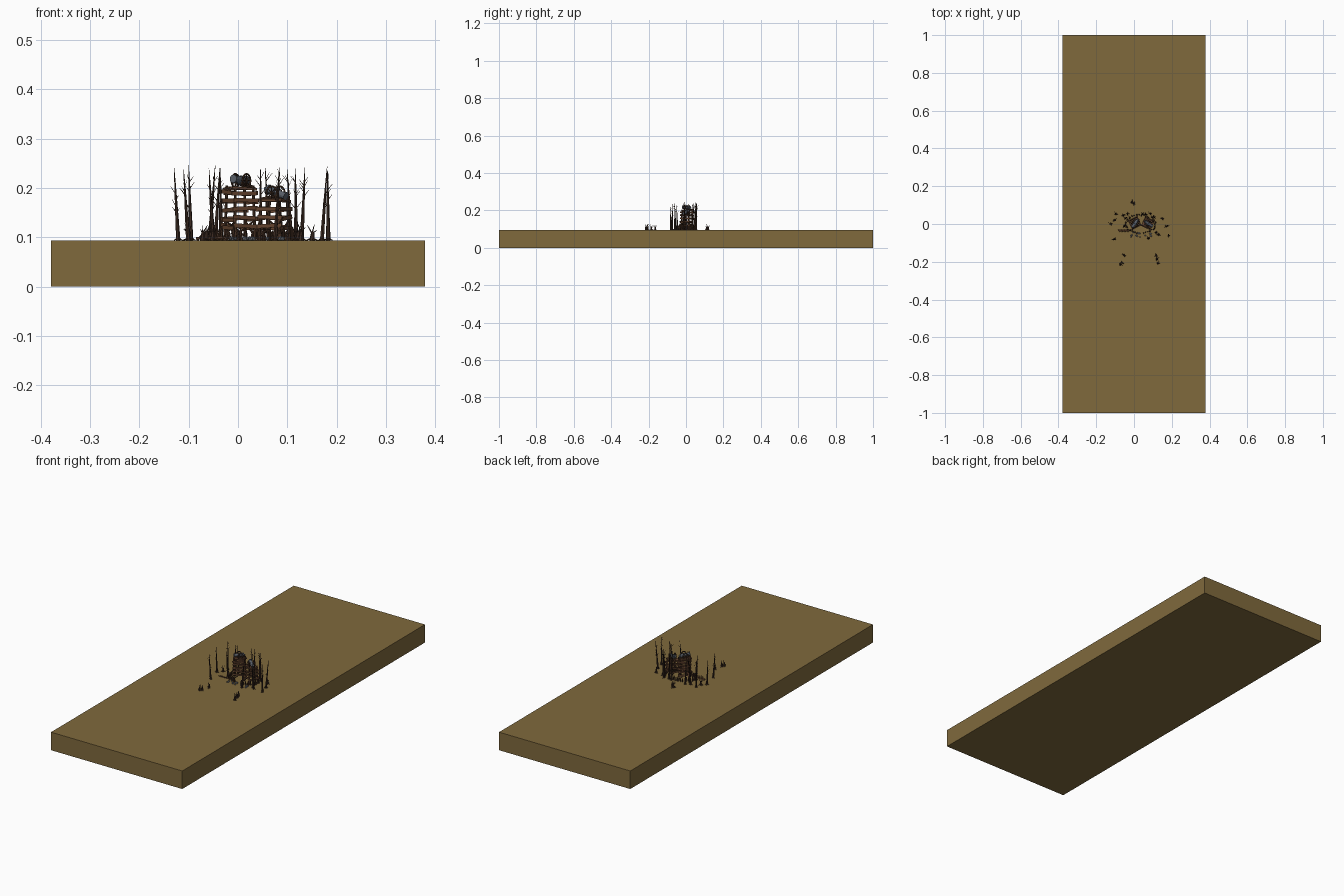
import bpy, bmesh, math, random
from mathutils import Vector, Matrix

if "Cube" in bpy.data.objects:
    bpy.data.objects.remove(bpy.data.objects["Cube"])
random.seed(7)
G = 0.094  # ground height

def mat(name, c):
    m = bpy.data.materials.new(name)
    m.diffuse_color = (*c, 1)
    m.use_nodes = True
    m.node_tree.nodes["Principled BSDF"].inputs["Base Color"].default_value = m.diffuse_color
    return m
DIRT = mat("dry earth", (0.215, 0.143, 0.046))
BARK = mat("dark bark", (0.045, 0.024, 0.016))
WOOD = mat("brown timber", (0.13, 0.058, 0.028))
DARK = mat("dark timber", (0.065, 0.032, 0.018))
IRON = mat("grey iron", (0.10, 0.115, 0.14))
STONE = mat("grey stone", (0.16, 0.17, 0.19))

def finish(bm, name, m):
    me = bpy.data.meshes.new(name)
    bm.to_mesh(me); bm.free()
    me.materials.append(m)
    ob = bpy.data.objects.new(name, me)
    bpy.context.collection.objects.link(ob)
    return ob

def rod(bm, a, b, r1, r2=None, n=6):
    a, b = Vector(a), Vector(b)
    d = b - a
    M = Matrix.Translation((a + b) / 2) @ d.to_track_quat('Z', 'Y').to_matrix().to_4x4()
    bmesh.ops.create_cone(bm, cap_ends=True, segments=n, radius1=r1,
                          radius2=r1 if r2 is None else r2, depth=d.length, matrix=M)

def beam(bm, a, b, w, t):
    a, b = Vector(a), Vector(b)
    d = b - a
    M = Matrix.Translation((a + b) / 2) @ d.to_track_quat('X', 'Z').to_matrix().to_4x4()
    bmesh.ops.create_cube(bm, size=1, matrix=M @ Matrix.Diagonal((d.length, w, t, 1)))

def ring(bm, M, R, r, n=14):
    pts = [M @ Vector((R*math.cos(k*math.tau/n), 0, R*math.sin(k*math.tau/n))) for k in range(n)]
    for k in range(n):
        rod(bm, pts[k], pts[(k+1) % n], r, n=5)

# ground slab
bm = bmesh.new()
bmesh.ops.create_cube(bm, size=1, matrix=Matrix.Translation((0, 0, G/2)) @ Matrix.Diagonal((0.757, 2, G, 1)))
finish(bm, "ground_slab", DIRT)

# bare trees with short upward twigs
trees = [(-0.121, 0.0), (-0.101, -0.08), (-0.095, 0.052), (-0.058, 0.045), (-0.046, 0.03), (-0.034, 0.055),
         (0.046, 0.055), (0.062, 0.05), (0.088, 0.055), (0.108, 0.035), (0.118, -0.045), (0.129, -0.055),
         (0.170, -0.012), (0.183, -0.06), (0.075, -0.075), (-0.05, -0.012)]
for x, y in trees:
    bm = bmesh.new()
    h = random.uniform(0.142, 0.158)
    lean = Vector((random.uniform(-0.012, 0.012), random.uniform(-0.008, 0.008), 0))
    at = lambda t: Vector((x, y, G - 0.001 + h*t)) + lean*t
    rad = lambda t: 0.0042*(1-t)**0.8 + 0.0004
    for k in range(4):
        rod(bm, at(k/4), at((k+1)/4), rad(k/4), rad((k+1)/4))
    for k in range(7):
        t, an = random.uniform(0.35, 0.85), random.uniform(0, math.tau)
        L = random.uniform(0.006, 0.013)
        p = at(t)
        rod(bm, p, p + Vector((L*math.cos(an), L*math.sin(an), L*1.3)), 0.0009, 0.0003, 4)
    for k in range(4):  # root flare
        an = k*math.tau/4 + x*50
        rod(bm, at(0.04), (x+0.009*math.cos(an), y+0.009*math.sin(an), G), 0.0022, 0.0006, 4)
    finish(bm, "bare_tree", BARK)

def tower(cx, cy, top, ang, s):
    M = Matrix.Translation((cx, cy, 0)) @ Matrix.Rotation(ang, 4, 'Z')
    P = lambda x, y, z: M @ Vector((x, y, z))
    # corner posts
    bm = bmesh.new()
    for sx in (-1, 1):
        for sy in (-1, 1):
            rod(bm, P(sx*s*1.05, sy*s*1.05, G-0.001), P(sx*s*0.9, sy*s*0.9, top+0.006), 0.0034, 0.0028)
    # diagonal braces
    for q in range(4):
        R = Matrix.Rotation(q*math.pi/2, 4, 'Z')
        rod(bm, M @ R @ Vector((-s, -s, G+0.008)), M @ R @ Vector((s, -s, G+0.04)), 0.002)
    finish(bm, "tower_posts", DARK)
    # uneven rails on every side and plank deck
    bm = bmesh.new()
    for q in range(4):
        R = Matrix.Rotation(q*math.pi/2, 4, 'Z')
        z = G + 0.028
        while z < top - 0.005:
            a, b, e = (random.uniform(-0.004, 0.004) for _ in range(3))
            beam(bm, M @ R @ Vector((-s*1.25+e, -s-0.004, z+a)), M @ R @ Vector((s*1.25+e, -s-0.004, z+b)), 0.003, 0.008)
            z += 0.017
    for k in range(6):
        y = (k-2.5)/3*s
        beam(bm, P(-s*1.25, y, top+random.uniform(-.002, .002)), P(s*1.25, y, top+random.uniform(-.002, .002)), s*0.3, 0.005)
    finish(bm, "tower_planks", WOOD)

def cannon(cx, cy, z, ang, tilt):
    M = Matrix.Translation((cx, cy, z)) @ Matrix.Rotation(ang, 4, 'Z')
    T = M @ Matrix.Rotation(tilt, 4, 'Y')
    V = Vector
    bm = bmesh.new()  # stepped barrel
    rod(bm, T @ V((-0.02, 0, 0)), T @ V((0.026, 0, 0)), 0.009, 0.0065, 12)
    for u, r in ((-0.018, 0.0105), (0.0, 0.0095), (0.025, 0.0085)):
        rod(bm, T @ V((u-0.002, 0, 0)), T @ V((u+0.002, 0, 0)), r, n=12)
    rod(bm, T @ V((-0.028, 0, 0)), T @ V((-0.02, 0, 0)), 0.003, 0.006, 8)
    finish(bm, "cannon_barrel", IRON)
    bm = bmesh.new()  # wheels, axle and trail
    for sy in (-1, 1):
        W = M @ Matrix.Translation((0, sy*0.014, -0.001))
        ring(bm, W, 0.0135, 0.002)
        for k in range(4):
            d = V((0.0135*math.cos(k*math.pi/4), 0, 0.0135*math.sin(k*math.pi/4)))
            rod(bm, W @ -d, W @ d, 0.001, n=4)
        beam(bm, M @ V((0.008, sy*0.008, -0.006)), M @ V((-0.03, sy*0.005, -0.013)), 0.004, 0.005)
    rod(bm, M @ V((0, -0.018, -0.001)), M @ V((0, 0.018, -0.001)), 0.0022)
    finish(bm, "cannon_carriage", DARK)

# two crooked towers with cannons on top
tower(0.004, 0.006, 0.199, 0.45, 0.022)
cannon(0.006, 0.004, 0.216, -2.2, -0.1)
tower(0.073, 0.004, 0.175, -0.45, 0.022)
cannon(0.076, 0.002, 0.191, -0.6, 0.3)

# palisade of sharpened stakes around the towers
bm = bmesh.new()
for k in range(46):
    an = k*math.tau/46
    x = 0.035 + 0.078*math.cos(an) + random.uniform(-.004, .004)
    y = 0.048*math.sin(an) + random.uniform(-.004, .004)
    if y < -0.03 and 0.02 < x < 0.045:
        continue
    h = random.uniform(0.012, 0.024)
    q = Vector((x+random.uniform(-.004, .004), y+random.uniform(-.004, .004), G+h))
    rod(bm, (x, y, G-0.001), q, 0.0028)
    rod(bm, q, q+Vector((0, 0, 0.007)), 0.0028, 0.0002)
finish(bm, "palisade_stakes", DARK)

# slanted log barricade on the left
bm = bmesh.new()
for k in range(7):
    x = -0.082 + k*0.008
    rod(bm, (x, -0.03, G), (x+0.008, -0.043, G+0.012+0.002*(k % 3)), 0.0026, 0.0006)
rod(bm, (-0.085, -0.035, G+0.004), (-0.026, -0.035, G+0.005), 0.0028)
finish(bm, "log_barricade", WOOD)

# cannon balls and loose boulders
bm = bmesh.new()
for k in range(16):
    p = (random.uniform(-0.02, 0.1), random.uniform(-0.07, -0.045), G+0.003)
    bmesh.ops.create_icosphere(bm, subdivisions=1, radius=random.uniform(0.003, 0.006), matrix=Matrix.Translation(p))
finish(bm, "boulders", STONE)

# outlying tree stumps and broken branches
bm = bmesh.new()
for x, y in [(-0.072, -0.215), (-0.065, -0.205), (-0.052, -0.165), (0.118, -0.165), (0.127, -0.21),
             (0.121, -0.185), (-0.01, 0.118), (0.0, 0.11), (-0.1, 0.02), (0.15, 0.03)]:
    rod(bm, (x, y, G-0.001), (x+0.002, y, G+0.018), 0.0055, 0.0035, 7)
    for k in range(4):
        an = random.uniform(0, math.tau)
        d = Vector((math.cos(an), math.sin(an), 0))
        p = Vector((x, y, G+0.014))
        rod(bm, p, p + d*0.01 + Vector((0, 0, random.uniform(0.005, 0.02))), 0.0016, 0.0004, 4)
        rod(bm, Vector((x, y, G+0.004)), Vector((x, y, G)) + d*0.012, 0.0024, 0.0006, 4)
finish(bm, "broken_stumps", BARK)
